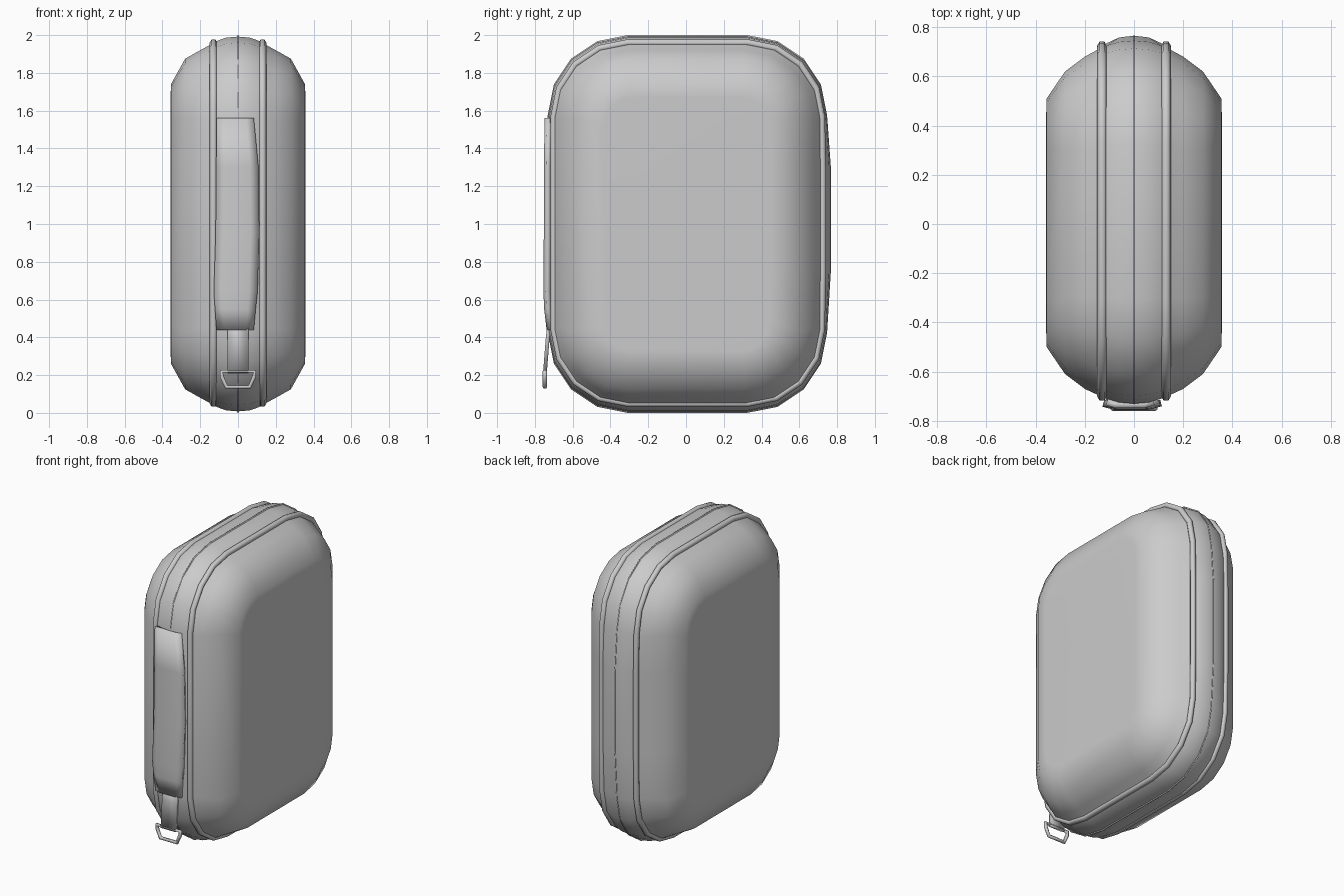
import bpy, bmesh, math

if "Cube" in bpy.data.objects:
    bpy.data.objects.remove(bpy.data.objects["Cube"])


def ring(x, y0, y1, z0, z1, r, bulge=0.0):
    """Rounded rectangle in the YZ plane, with a slight bulge on the back."""
    pts = []
    corners = [(y1 - r, z1 - r, 0), (y0 + r, z1 - r, 90),
               (y0 + r, z0 + r, 180), (y1 - r, z0 + r, 270)]
    for cy, cz, a0 in corners:
        for i in range(5):
            a = math.radians(a0 + 22.5 * i)
            pts.append((x, cy + r * math.cos(a), cz + r * math.sin(a)))
    pts += [(x, y1 + bulge, 0.75), (x, y1 + bulge, 1.3)]
    return pts


def smooth(ob, angle):
    bpy.ops.object.select_all(action='DESELECT')
    bpy.context.view_layer.objects.active = ob
    ob.select_set(True)
    bpy.ops.object.shade_smooth_by_angle(angle=math.radians(angle))


def loft(name, rows, closed=True, cap=False, angle=60):
    """Skin a mesh across rows of points."""
    bm = bmesh.new()
    vs = [[bm.verts.new(p) for p in row] for row in rows]
    n = len(rows[0])
    for a, b in zip(vs, vs[1:]):
        for i in range(n if closed else n - 1):
            j = (i + 1) % n
            bm.faces.new((a[i], a[j], b[j], b[i]))
    if cap:
        bm.faces.new(vs[-1])
    bmesh.ops.recalc_face_normals(bm, faces=bm.faces)
    me = bpy.data.meshes.new(name)
    bm.to_mesh(me)
    bm.free()
    ob = bpy.data.objects.new(name, me)
    bpy.context.collection.objects.link(ob)
    smooth(ob, angle)
    return ob


def tube(name, pts, radius):
    cu = bpy.data.curves.new(name, 'CURVE')
    cu.dimensions = '3D'
    cu.bevel_depth = radius
    cu.bevel_resolution = 1
    sp = cu.splines.new('POLY')
    sp.points.add(len(pts) - 1)
    for p, co in zip(sp.points, pts):
        p.co = (*co, 1)
    sp.use_cyclic_u = True
    ob = bpy.data.objects.new(name, cu)
    bpy.context.collection.objects.link(ob)
    return ob


def mirror(ob):
    m = ob.modifiers.new("mirror", 'MIRROR')
    m.use_axis = (True, False, False)


def thicken(ob, t):
    m = ob.modifiers.new("thickness", 'SOLIDIFY')
    m.thickness = t
    m.offset = 0


# Case body: half shell from the centre seam out to the flat side
body = loft("case_body", [
    ring(0.000, -0.73, 0.745, 0.008, 1.992, 0.42, 0.02),
    ring(0.060, -0.725, 0.74, 0.013, 1.987, 0.42, 0.018),
    ring(0.110, -0.71, 0.725, 0.030, 1.970, 0.41, 0.01),
    ring(0.135, -0.70, 0.715, 0.045, 1.955, 0.40),
    ring(0.200, -0.67, 0.68, 0.080, 1.920, 0.37),
    ring(0.280, -0.61, 0.62, 0.125, 1.875, 0.31),
    ring(0.355, -0.50, 0.51, 0.260, 1.740, 0.20),
    ring(0.357, -0.43, 0.44, 0.330, 1.670, 0.15),
], cap=True)
mirror(body)

# Thin zip seam around the middle
seam = loft("zip_seam", [
    ring(0, -0.70, 0.715, 0.04, 1.96, 0.40, 0.01),
    ring(0, -0.732, 0.747, 0.0, 2.0, 0.424, 0.02),
])
thicken(seam, 0.005)

# Piping on both edges of the zip band
piping = tube("piping", ring(0.13, -0.70, 0.718, 0.05, 1.96, 0.39, 0.006), 0.02)
mirror(piping)

# Carry strap on the front: (z, left, right, y)
strap_rows = [(1.56, -0.11, 0.08, -0.735), (1.30, -0.112, 0.105, -0.74),
              (0.95, -0.115, 0.11, -0.74), (0.64, -0.125, 0.10, -0.742),
              (0.55, -0.118, 0.09, -0.738), (0.44, -0.11, 0.08, -0.725)]
rows = []
for z, l, r, y in strap_rows:
    rows.append([(l + (r - l) * t, y + d, z)
                 for t, d in ((0, 0.012), (0.2, 0), (0.8, 0), (1, 0.012))])
strap = loft("carry_strap", rows, closed=False, angle=50)
thicken(strap, 0.026)

# Tab hanging out of the strap
tab = loft("ring_tab", [[(-0.055, y, z), (0.055, y, z)] for y, z in
                        ((-0.72, 0.50), (-0.732, 0.40), (-0.747, 0.21))],
           closed=False, angle=30)
thicken(tab, 0.02)

# Metal loop at the end of the tab
tube("tab_ring", [(-0.088, -0.747, 0.22), (0.088, -0.747, 0.22),
                  (0.085, -0.747, 0.19), (0.062, -0.747, 0.137),
                  (-0.062, -0.747, 0.137), (-0.085, -0.747, 0.19)], 0.012)
